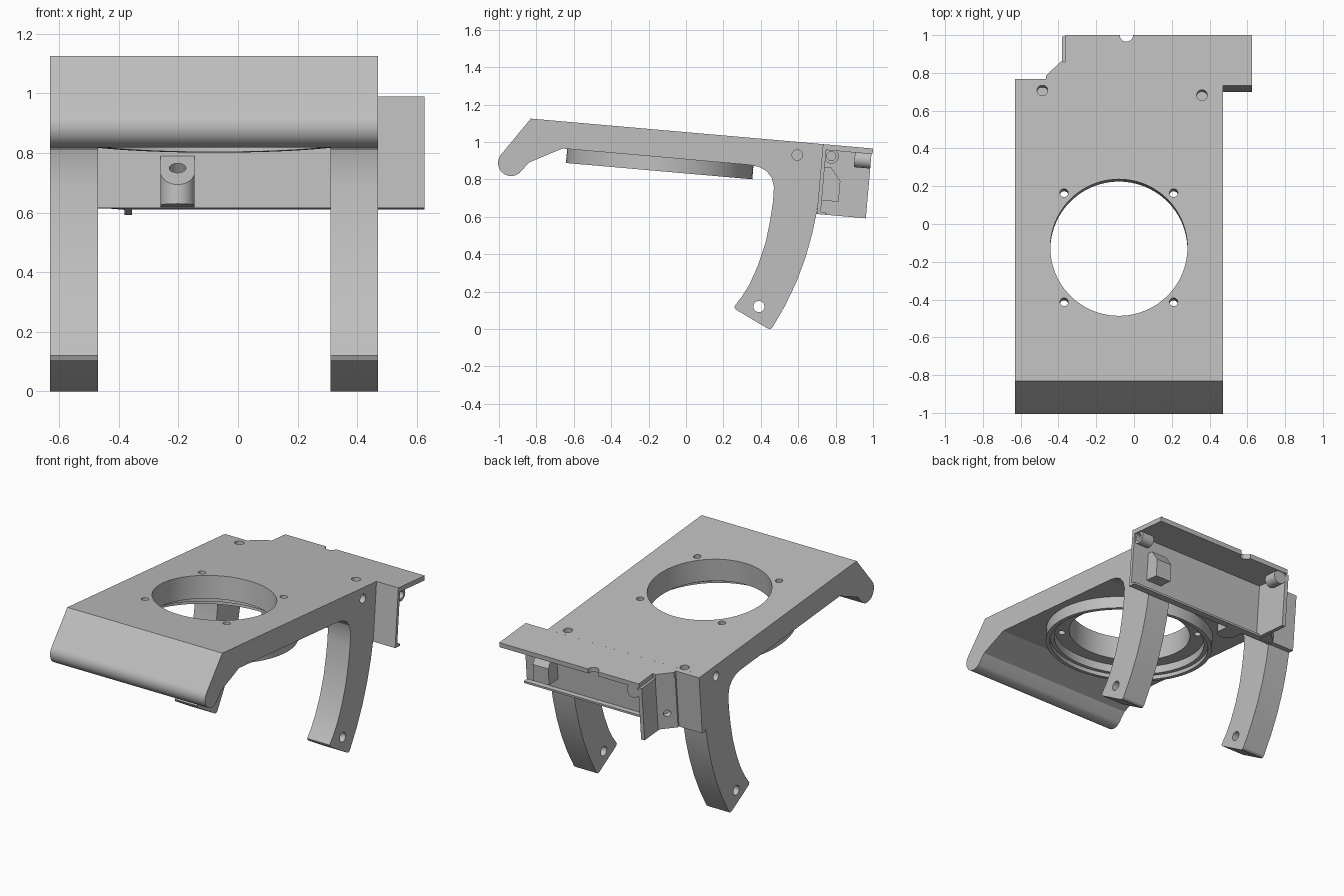
import bpy, bmesh
from math import radians, sin, cos, pi
from mathutils import Matrix, Vector

if "Cube" in bpy.data.objects:
    bpy.data.objects.remove(bpy.data.objects["Cube"])

grey = bpy.data.materials.new("plain_grey")
grey.use_nodes = True
COLOR = (0.52, 0.52, 0.52, 1)
grey.diffuse_color = COLOR
grey.node_tree.nodes["Principled BSDF"].inputs["Base Color"].default_value = COLOR

# Frames: outlines lie in local XY and are extruded along local Z
SIDE = Matrix(((0, 0, 1, 0), (1, 0, 0, 0), (0, 1, 0, 0), (0, 0, 0, 1)))
BACK = Matrix(((1, 0, 0, 0), (0, 0, 1, 0), (0, 1, 0, 0), (0, 0, 0, 1)))
TILT = Matrix.Translation((0, 0, 1.0525)) @ Matrix.Rotation(radians(-5), 4, 'X')
TILT_SIDE = TILT @ SIDE
TILT_BACK = TILT @ BACK


def finish(name, bm, frame):
    bm.transform(frame)
    bmesh.ops.recalc_face_normals(bm, faces=bm.faces)
    mesh = bpy.data.meshes.new(name)
    bm.to_mesh(mesh)
    bm.free()
    mesh.materials.append(grey)
    obj = bpy.data.objects.new(name, mesh)
    bpy.context.collection.objects.link(obj)
    return obj


def prism(name, pts, lo, hi, frame):
    bm = bmesh.new()
    face = bm.faces.new([bm.verts.new((a, b, lo)) for a, b in pts])
    ext = bmesh.ops.extrude_face_region(bm, geom=[face])["geom"]
    bmesh.ops.translate(bm, vec=(0, 0, hi - lo),
                        verts=[g for g in ext if isinstance(g, bmesh.types.BMVert)])
    return finish(name, bm, frame)


def arc(a, b, r, start, end, n):
    return [(a + r * cos(radians(start + (end - start) * i / n)),
             b + r * sin(radians(start + (end - start) * i / n))) for i in range(n + 1)]


def rod(name, a, b, r, lo, hi, frame, n=32):
    return prism(name, arc(a, b, r, 0, 360 - 360 / n, n - 1), lo, hi, frame)


def box(name, x, v, w):
    return prism(name, [(x[0], v[0]), (x[1], v[0]), (x[1], v[1]), (x[0], v[1])], *w, TILT)


def lathe(name, pts, frame, n=96):
    bm = bmesh.new()
    rings = [[bm.verts.new((r * cos(2 * pi * i / n), r * sin(2 * pi * i / n), h))
              for i in range(n)] for r, h in pts]
    for a, b in zip(rings, rings[1:] + rings[:1]):
        for i in range(n):
            j = (i + 1) % n
            bm.faces.new((a[i], a[j], b[j], b[i]))
    return finish(name, bm, frame)


def cut(obj, cutters):
    bpy.context.view_layer.objects.active = obj
    for c in cutters:
        c.hide_render = True
        mod = obj.modifiers.new("cut", 'BOOLEAN')
        mod.operation, mod.solver, mod.object = 'DIFFERENCE', 'EXACT', c
        bpy.ops.object.modifier_apply(modifier=mod.name)
        bpy.data.objects.remove(c)


RIGHT, LEFT = -0.63, 0.47
PIN = (-0.935, 0.888)
RING = (-0.08, -0.125)

# Tilted main plate with hinge knuckles along the front edge
plate = prism("main_plate", [(0.733, 0.9885), (-0.83, 1.125)] + arc(*PIN, 0.07, 141, 312, 18)
              + [(-0.84, 0.89), (-0.66, 0.965), (0.72, 0.844)], RIGHT, LEFT, SIDE)
cutters = [rod("slot", *PIN, 0.116, x, x + 0.14, SIDE, 48) for x in (-0.57, -0.29, -0.01, 0.27)]
cutters += [rod("pin_hole", *PIN, 0.035, -1, 1, SIDE),
            rod("round_opening", *RING, 0.363, -0.5, 0.5, TILT, 96)]
cutters += [rod("screw_hole", RING[0] + sx * 0.29, RING[1] + sy * 0.29, 0.022, -0.5, 0.5, TILT, 20)
            for sx in (-1, 1) for sy in (-1, 1)]
cutters += [rod("top_hole", x, v, 0.028, -0.1, 0.1, TILT) for x, v in ((-0.485, 0.71), (0.36, 0.685))]
cutters += [rod("side_hole", 0.595, 0.93, 0.028, x - 0.1, x + 0.1, SIDE) for x in (RIGHT, LEFT)]
cut(plate, cutters)

# Stepped collar below the round opening
lathe("collar", [(0.5, -0.14), (0.5, -0.22), (0.475, -0.22), (0.475, -0.195),
                 (0.45, -0.195), (0.45, -0.14)], TILT @ Matrix.Translation((*RING, 0)))

# Curved legs
leg_outline = [(0.33, 0.879), (0.39, 0.867), (0.43, 0.845), (0.458, 0.81), (0.47, 0.76),
               (0.465, 0.68), (0.45, 0.58), (0.425, 0.46), (0.385, 0.34), (0.34, 0.24),
               (0.3, 0.175), (0.258, 0.12), (0.265, 0.105), (0.435, 0.004), (0.45, 0.0),
               (0.462, 0.008), (0.53, 0.125), (0.59, 0.25), (0.64, 0.385), (0.675, 0.51),
               (0.7, 0.63), (0.715, 0.75), (0.72, 0.844)]
for name, x in (("right_leg", RIGHT), ("left_leg", 0.31)):
    leg = prism(name, leg_outline, x, x + 0.16, SIDE)
    cut(leg, [rod("foot_hole", 0.39, 0.12, 0.03, -1, 1, SIDE)])

# Thin rear shelf continuing the plate
shelf = prism("rear_shelf", [(RIGHT, 0.735), (0.625, 0.735), (0.625, 1.004), (-0.365, 1.004),
                             (-0.365, 0.86), (-0.385, 0.865), (-0.465, 0.79), (-0.465, 0.77),
                             (RIGHT, 0.77)], -0.03, 0, TILT)
cut(shelf, [rod("edge_notch", -0.04, 1.004, 0.035, -0.1, 0.1, TILT)])

# Rear housing walls
wall = box("rear_wall", (-0.47, 0.625), (0.735, 0.755), (-0.375, -0.03))
box("bottom_lip", (-0.355, 0.625), (0.755, 0.785), (-0.375, -0.362))
box("end_wall", (-0.38, -0.355), (0.755, 0.998), (-0.375, -0.03))
corner = box("corner_block", (RIGHT, -0.465), (0.735, 0.77), (-0.37, -0.03))
cut(corner, [rod("corner_hole", -0.53, -0.15, 0.026, 0.74, 0.9, TILT_BACK)])
panel = prism("chamfer_panel", [(-0.465, 0.755), (-0.465, 0.78), (-0.38, 0.86), (-0.38, 0.755)],
              -0.37, -0.03, TILT)
diagonal = TILT @ Matrix.Translation((-0.422, 0.82, 0)) @ Matrix.Rotation(radians(45), 4, 'Z') @ BACK
cut(panel, [rod("panel_hole", 0, w, 0.022, -0.04, 0.04, diagonal) for w in (-0.1, -0.27)])

# Screw bosses inside the housing
boss = rod("left_boss", 0.785, -0.06, 0.04, 0.53, 0.615, TILT_SIDE)
cut(boss, [rod("boss_hole", 0.785, -0.06, 0.024, 0.56, 0.7, TILT_SIDE)])
boss = rod("right_boss", -0.315, -0.065, 0.043, 0.91, 0.998, TILT_BACK)
cut(boss, [rod("boss_hole", -0.315, -0.065, 0.024, 0.94, 1.1, TILT_BACK)])
boss = prism("lower_boss", [(0.755, -0.12), (0.79, -0.12), (0.845, -0.19), (0.845, -0.3),
                            (0.755, -0.3)], 0.4, 0.51, TILT_SIDE)
cut(boss, [rod("boss_hole", 0.455, -0.235, 0.028, 0.78, 0.95, TILT_BACK)])

# Rounded front boss with a slanted top
boss = prism("front_boss", [(-0.145, 0.735)] + arc(-0.2025, 0.66, 0.0575, 0, -180, 20)
             + [(-0.26, 0.735)], -0.372, -0.2, TILT)
slope = TILT @ Matrix.Translation((-0.2025, 0.665, -0.255)) @ Matrix.Rotation(radians(40), 4, 'X')
cut(boss, [prism("slant", [(-0.3, -0.3), (0.3, -0.3), (0.3, 0.3), (-0.3, 0.3)], 0, 0.4, slope),
           rod("boss_hole", 0, 0.015, 0.028, -0.08, 0.1, slope)])

# Smooth curved faces, keep hard edges
bpy.ops.object.select_all(action='DESELECT')
for obj in bpy.context.collection.objects:
    if obj.type == 'MESH' and obj.data.materials and obj.data.materials[0] == grey:
        obj.select_set(True)
        bpy.context.view_layer.objects.active = obj
bpy.ops.object.shade_smooth_by_angle(angle=radians(25))
